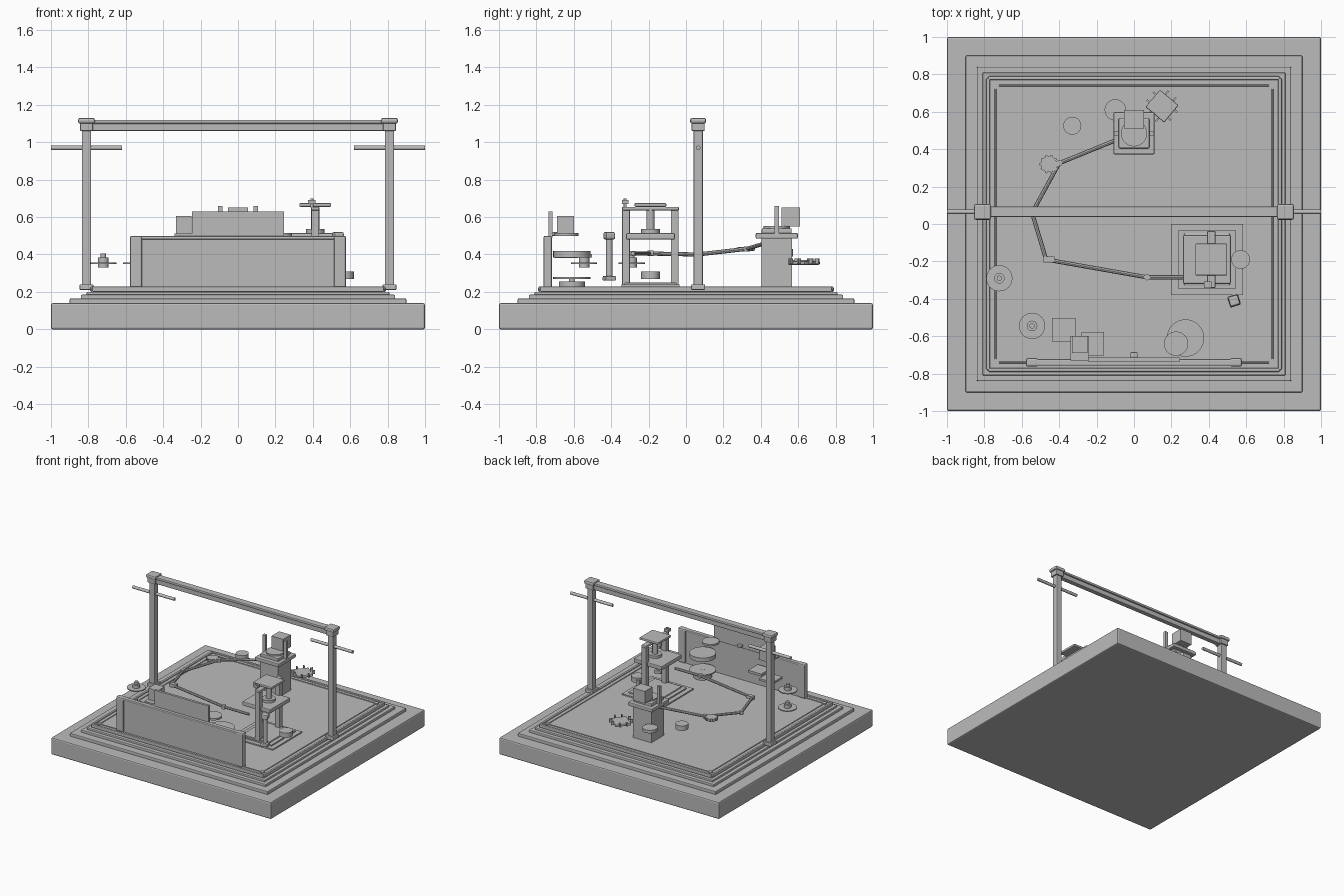
import bpy, math
from mathutils import Vector

default_cube = bpy.data.objects.get("Cube")
if default_cube:
    bpy.data.objects.remove(default_cube)

GREY = (0.5, 0.5, 0.5, 1)
grey = bpy.data.materials.new("plain grey")
grey.use_nodes = True
grey.diffuse_color = GREY
grey.node_tree.nodes["Principled BSDF"].inputs["Base Color"].default_value = GREY

FLOOR = 0.22
SIDES = (-1, 1)
SOFT = 0.006


def finish(name, bevel=0):
    part = bpy.context.object
    part.name = name
    part.data.materials.append(grey)
    if bevel:
        modifier = part.modifiers.new("soft edge", 'BEVEL')
        modifier.width = bevel
        modifier.segments = 2


def block(name, x, y, width, depth, bottom, height, bevel=0, turn=0):
    """Upright box given by its middle, footprint, underside and height."""
    bpy.ops.mesh.primitive_cube_add(size=1, location=(x, y, bottom + height / 2),
                                    rotation=(0, 0, turn))
    bpy.context.object.scale = (width, depth, height)
    bpy.ops.object.transform_apply(location=False, rotation=False, scale=True)
    finish(name, bevel)


def rod(name, start, end, radius, sides=32):
    """Round bar between two points."""
    start, end = Vector(start), Vector(end)
    span = end - start
    bpy.ops.mesh.primitive_cylinder_add(vertices=sides, radius=radius, depth=span.length,
                                        location=(start + end) / 2,
                                        rotation=span.to_track_quat('Z', 'Y').to_euler())
    bpy.ops.object.shade_smooth_by_angle()
    finish(name)


def disc(name, x, y, radius, bottom, height):
    rod(name, (x, y, bottom), (x, y, bottom + height), radius)


# Stepped plinth
block("plinth", x=0, y=0, width=2, depth=2, bottom=0, height=0.14, bevel=0.01)
for half, top in ((0.9, 0.165), (0.84, 0.185), (0.81, 0.2), (0.785, FLOOR)):
    block("plinth_step", x=0, y=0, width=half * 2, depth=half * 2,
          bottom=0.1, height=top - 0.1, bevel=SOFT)

# Raised rims, floor edging and corner studs
rim, edge = 0.78, 0.74
for side in SIDES:
    block("rim_side", x=side * rim, y=0, width=0.02, depth=rim * 2,
          bottom=0.2, height=0.028, bevel=SOFT)
    block("rim_end", x=0, y=side * rim, width=rim * 2, depth=0.02,
          bottom=0.2, height=0.028, bevel=SOFT)
    rod("edging_side", (side * edge, -edge, FLOOR), (side * edge, edge, FLOOR), radius=0.005)
    rod("edging_end", (-edge, side * edge, FLOOR), (edge, side * edge, FLOOR), radius=0.005)
    for end in SIDES:
        disc("corner_stud", x=side * edge, y=end * edge, radius=0.018, bottom=FLOOR, height=0.008)

# Overhead gantry
gantry = 0.065
for side in SIDES:
    x = side * 0.81
    block("gantry_post", x, gantry, width=0.05, depth=0.05, bottom=FLOOR, height=0.85, bevel=SOFT)
    block("gantry_foot", x, gantry, width=0.075, depth=0.075, bottom=0.21, height=0.03, bevel=SOFT)
    block("gantry_collar", x, gantry, width=0.07, depth=0.07, bottom=1.06, height=0.05, bevel=SOFT)
    block("gantry_cap", x, gantry, width=0.09, depth=0.085, bottom=1.1, height=0.03, bevel=0.01)
    rod("gantry_side_rod", (side * 0.62, gantry, 0.97), (side, gantry, 0.97), radius=0.012)
block("gantry_beam", x=0, y=gantry, width=1.58, depth=0.04, bottom=1.06, height=0.04, bevel=SOFT)
block("gantry_rail", x=0, y=gantry, width=1.58, depth=0.055, bottom=1.1, height=0.02, bevel=SOFT)

# Front wall with sign board
wall = -0.74
block("wall_panel", x=0, y=wall, width=1.1, depth=0.02, bottom=FLOOR, height=0.27)
block("wall_rail", x=0, y=wall, width=1.12, depth=0.035, bottom=0.48, height=0.018, bevel=SOFT)
for side in SIDES:
    block("wall_post", x=side * 0.545, y=wall, width=0.065, depth=0.045,
          bottom=FLOOR, height=0.28, bevel=0.01)
block("sign_board", x=0, y=-0.725, width=0.49, depth=0.02, bottom=0.49, height=0.14)
block("board_clip", x=0, y=-0.7, width=0.04, depth=0.03, bottom=0.5, height=0.02, bevel=SOFT)
block("wall_box", x=-0.29, y=-0.645, width=0.085, depth=0.09, bottom=0.51, height=0.095)
block("wall_box_shelf", x=-0.29, y=-0.665, width=0.1, depth=0.13, bottom=0.5, height=0.012)

# Trays and turntable behind the wall
block("high_tray", x=-0.375, y=-0.565, width=0.125, depth=0.125, bottom=0.385, height=0.017)
block("low_tray", x=-0.22, y=-0.64, width=0.12, depth=0.125, bottom=0.38, height=0.02)
x, y = 0.275, -0.61
disc("turntable_base", x, y, radius=0.07, bottom=FLOOR, height=0.035)
disc("turntable_spindle", x, y, radius=0.015, bottom=0.25, height=0.03)
disc("turntable_plate", x, y, radius=0.1, bottom=0.27, height=0.009)
disc("upper_drum", x, y, radius=0.1, bottom=0.385, height=0.033)
disc("wall_disc", x=0.225, y=-0.64, radius=0.065, bottom=0.5, height=0.015)

# Two small floating spinners
for x, y in ((-0.72, -0.29), (-0.545, -0.545)):
    disc("spinner_plate", x, y, radius=0.07, bottom=0.35, height=0.008)
    disc("spinner_hub", x, y, radius=0.028, bottom=0.33, height=0.055)
    disc("spinner_pin", x, y, radius=0.014, bottom=0.38, height=0.025)

# Press stand
x, y = 0.39, -0.19
block("press_mat", x, y, width=0.385, depth=0.38, bottom=FLOOR, height=0.01)
block("press_mat_upper", x, y, width=0.31, depth=0.31, bottom=FLOOR, height=0.02)
block("press_base", x, y, width=0.245, depth=0.28, bottom=FLOOR, height=0.03, bevel=SOFT)
block("press_shelf", x, y, width=0.255, depth=0.26, bottom=0.48, height=0.034, bevel=SOFT)
x = 0.413
for side in SIDES:
    block("press_post", x, y + side * 0.13, width=0.042, depth=0.042,
          bottom=FLOOR, height=0.42, bevel=SOFT)
block("press_head", x, y, width=0.045, depth=0.305, bottom=0.635, height=0.02, bevel=SOFT)
block("press_top_plate", x, y, width=0.17, depth=0.17, bottom=0.655, height=0.02, bevel=SOFT)
disc("press_ram", x, y, radius=0.022, bottom=0.51, height=0.13)
disc("press_pad", x, y, radius=0.05, bottom=0.51, height=0.025)
block("press_knob", x=0.395, y=-0.325, width=0.04, depth=0.035, bottom=0.67, height=0.022)
disc("press_knob_pin", x=0.395, y=-0.325, radius=0.008, bottom=0.65, height=0.05)
disc("side_drum", x=0.57, y=y, radius=0.05, bottom=0.27, height=0.04)

# Signal post beside the stand
x, y = 0.535, -0.41
block("signal_foot", x, y, width=0.06, depth=0.06, bottom=0.26, height=0.025, bevel=SOFT, turn=0.3)
disc("signal_stem", x, y, radius=0.018, bottom=0.28, height=0.21)
block("signal_head", x, y, width=0.055, depth=0.055, bottom=0.48, height=0.04, bevel=0.01, turn=0.3)

# Jointed arm linking the stand and the tower
path = [(0.3, -0.285, 0.405), (0.07, -0.285, 0.405), (-0.47, -0.19, 0.405),
        (-0.545, 0.06, 0.4), (-0.4, 0.325, 0.43), (-0.08, 0.455, 0.47)]
for start, end in zip(path, path[1:]):
    rod("arm_link", start, end, radius=0.011, sides=8)
for x, y, z in path[1:-1]:
    disc("arm_joint", x, y, radius=0.016, bottom=z - 0.014, height=0.028)
block("arm_elbow_plate", x=-0.455, y=-0.19, width=0.06, depth=0.03, bottom=0.395, height=0.025)
x, y, gear_radius, teeth = -0.455, 0.32, 0.043, 10
disc("arm_gear", x, y, gear_radius, bottom=0.418, height=0.022)
for tooth in range(teeth):
    angle = tooth * math.tau / teeth
    block("gear_tooth", x + gear_radius * math.cos(angle), y + gear_radius * math.sin(angle),
          width=0.014, depth=0.012, bottom=0.42, height=0.018, turn=angle)

# Rear tower
tower = 0.485
block("tower_column", x=0, y=tower, width=0.165, depth=0.165, bottom=FLOOR, height=0.27)
block("tower_cap", x=0, y=tower, width=0.22, depth=0.225, bottom=0.485, height=0.03, bevel=SOFT)
block("tower_collar", x=0, y=tower, width=0.165, depth=0.16, bottom=0.51, height=0.03, bevel=SOFT)
disc("tower_disc", x=0, y=tower, radius=0.07, bottom=0.54, height=0.012)
block("tower_box", x=0, y=0.56, width=0.105, depth=0.1, bottom=0.55, height=0.1)
for side in SIDES:
    block("tower_fin", x=side * 0.095, y=tower, width=0.026, depth=0.022,
          bottom=0.51, height=0.15)

# Floating dishes and the turned tray near the tower
disc("near_dish", x=-0.1, y=0.61, radius=0.057, bottom=0.345, height=0.025)
disc("far_dish", x=-0.33, y=0.525, radius=0.048, bottom=0.39, height=0.04)
x, y, turn, reach = 0.15, 0.63, math.radians(-40), 0.078
block("turned_tray", x, y, width=0.13, depth=0.12, bottom=0.345, height=0.02, bevel=SOFT, turn=turn)
for quarter in range(4):
    facing = turn + quarter * math.pi / 2
    for side in SIDES:
        angle = facing + side * 0.35
        block("tray_peg", x + reach * math.cos(angle), y + reach * math.sin(angle),
              width=0.022, depth=0.01, bottom=0.35, height=0.028, turn=facing)
